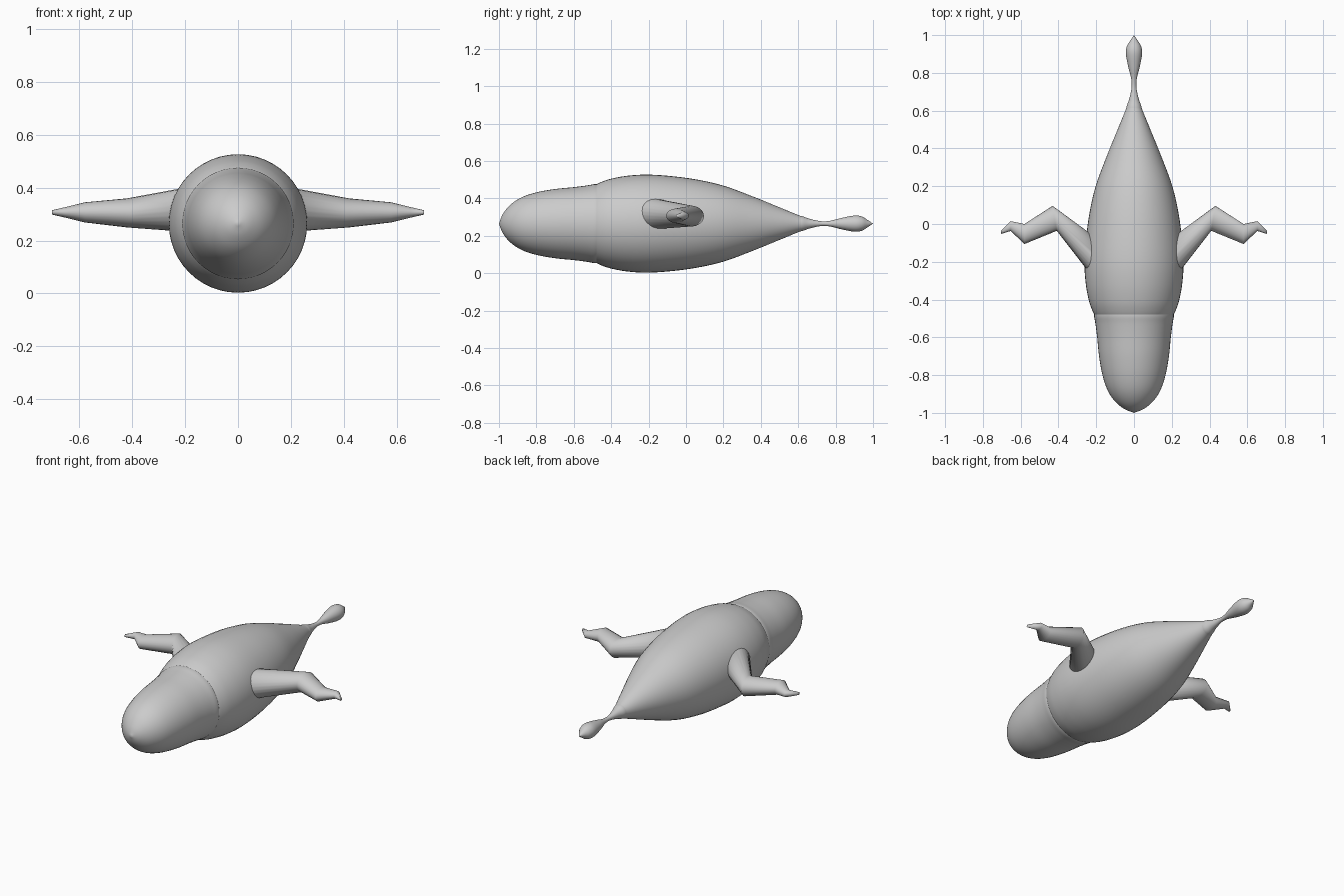
import bpy, bmesh, math
from mathutils import Vector

if "Cube" in bpy.data.objects:
    bpy.data.objects.remove(bpy.data.objects["Cube"])

AXIS_Z = 0.265

grey = bpy.data.materials.new("plain grey")
grey.use_nodes = True
grey.diffuse_color = (0.6, 0.6, 0.6, 1)
grey.node_tree.nodes["Principled BSDF"].inputs["Base Color"].default_value = (0.6, 0.6, 0.6, 1)


def smooth_profile(points, steps=5):
    """Catmull-Rom curve through (y, radius) points."""
    p = [Vector(q) for q in points]
    p = [2 * p[0] - p[1]] + p + [2 * p[-1] - p[-2]]
    out = []
    for i in range(1, len(p) - 2):
        a, b, c, d = p[i - 1:i + 3]
        for s in range(steps):
            t = s / steps
            out.append(0.5 * (2 * b + (c - a) * t + (2 * a - 5 * b + 4 * c - d) * t ** 2
                              + (3 * b - a - 3 * c + d) * t ** 3))
    return out + [p[-2]]


def loft(name, rings, sharp):
    """Skin a list of rings (equal point counts) and close both ends."""
    bm = bmesh.new()
    loops = [[bm.verts.new(co) for co in ring] for ring in rings]
    n = len(loops[0])
    for a, b in zip(loops, loops[1:]):
        for i in range(n):
            j = (i + 1) % n
            bm.faces.new((a[i], a[j], b[j], b[i]))
    bm.faces.new(loops[0])
    bm.faces.new(loops[-1])
    bmesh.ops.remove_doubles(bm, verts=bm.verts, dist=0.0002)
    bmesh.ops.recalc_face_normals(bm, faces=bm.faces)
    mesh = bpy.data.meshes.new(name)
    bm.to_mesh(mesh)
    bm.free()
    mesh.materials.append(grey)
    obj = bpy.data.objects.new(name, mesh)
    bpy.context.collection.objects.link(obj)
    bpy.ops.object.select_all(action='DESELECT')
    obj.select_set(True)
    bpy.context.view_layer.objects.active = obj
    bpy.ops.object.shade_smooth_by_angle(angle=math.radians(sharp))
    return obj


def lathe(name, points, segments=48):
    """Revolve a (y, radius) profile about the long axis."""
    turn = [2 * math.pi * i / segments for i in range(segments)]
    rings = [[(max(r, 0) * math.cos(a), y, AXIS_Z + max(r, 0) * math.sin(a)) for a in turn]
             for y, r in smooth_profile(points)]
    return loft(name, rings, 40)


# Blunt rounded head with a slight lip where it meets the body
lathe("head", [(-1, 0), (-0.98, 0.05), (-0.94, 0.1), (-0.88, 0.14), (-0.8, 0.167), (-0.7, 0.185),
               (-0.6, 0.195), (-0.53, 0.204), (-0.49, 0.211), (-0.47, 0.208), (-0.46, 0.19)])

# Full body tapering to the rear
lathe("body", [(-0.52, 0.17), (-0.49, 0.203), (-0.45, 0.224), (-0.4, 0.24), (-0.32, 0.255),
               (-0.22, 0.262), (-0.1, 0.256), (0.05, 0.237), (0.2, 0.203), (0.35, 0.148),
               (0.5, 0.087), (0.6, 0.046), (0.63, 0.036), (0.64, 0.02)])

# Thin tail with a drop-shaped bulb
lathe("tail", [(0.58, 0.045), (0.62, 0.04), (0.66, 0.026), (0.72, 0.013), (0.77, 0.015),
               (0.83, 0.03), (0.9, 0.043), (0.94, 0.038), (0.97, 0.02), (1, 0)], 32)

# Zigzag limbs: x, centre y, centre z, half depth, half height
JOINTS = [(0.15, -0.24, 0.32, 0.13, 0.09),
          (0.42, 0.03, 0.305, 0.066, 0.055),
          (0.58, -0.053, 0.307, 0.053, 0.038),
          (0.653, -0.011, 0.307, 0.026, 0.02),
          (0.705, -0.045, 0.307, 0.008, 0.008)]
for side, sign in (("left", 1), ("right", -1)):
    rings = []
    for x, y, z, hy, hz in JOINTS:
        # cross-section leans slightly along x at the first joint
        lean = 0.011 if x == 0.42 else 0
        rings.append([(sign * (x + lean * math.cos(a)), y + hy * math.cos(a), z + hz * math.sin(a))
                      for a in (2 * math.pi * i / 24 for i in range(24))])
    loft(side + "_limb", rings, 85)
